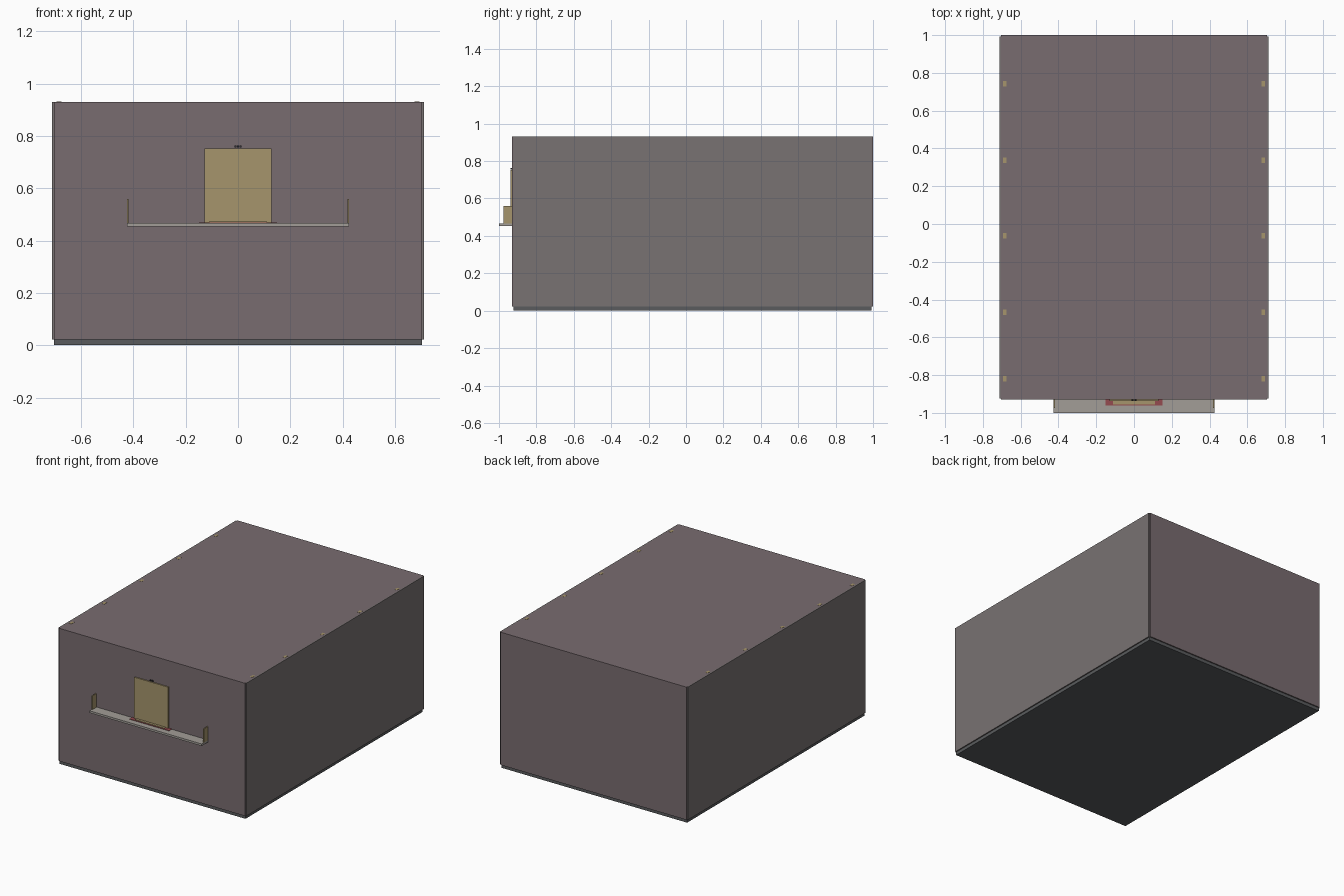
import bpy

if "Cube" in bpy.data.objects:
    bpy.data.objects.remove(bpy.data.objects["Cube"])

BOX_FACES = [(0, 3, 2, 1), (4, 5, 6, 7), (0, 1, 5, 4),
             (1, 2, 6, 5), (2, 3, 7, 6), (3, 0, 4, 7)]


def material(name, rgb):
    m = bpy.data.materials.new(name)
    m.diffuse_color = (*rgb, 1)
    m.use_nodes = True
    m.node_tree.nodes["Principled BSDF"].inputs["Base Color"].default_value = m.diffuse_color
    return m


def box(name, x, y, z, mat):
    """Box from (min, max) ranges on each axis."""
    verts = [(x[i], y[j], h) for h in z for i, j in ((0, 0), (1, 0), (1, 1), (0, 1))]
    me = bpy.data.meshes.new(name)
    me.from_pydata(verts, [], BOX_FACES)
    me.materials.append(mat)
    ob = bpy.data.objects.new(name, me)
    bpy.context.collection.objects.link(ob)
    return ob


def mirrored_box(name, x, y, z, mat):
    ob = box(name, x, y, z, mat)
    ob.modifiers.new("mirror", "MIRROR").use_axis[0] = True
    return ob


end_mat = material("end_wall_paint", (0.19, 0.15, 0.16))
side_mat = material("side_wall_paint", (0.19, 0.17, 0.17))
floor_mat = material("floor_dark", (0.10, 0.105, 0.11))
wood = material("tan_wood", (0.38, 0.30, 0.15))
stone = material("shelf_grey", (0.36, 0.34, 0.31))
red = material("red_cloth", (0.30, 0.07, 0.08))
dark = material("dark_metal", (0.03, 0.03, 0.035))

# Room shell: floor slab, thin wall panels with open corner notches, ceiling
X, XO = 0.703, 0.711
YF, YFO, YB, YBO = -0.923, -0.93, 0.992, 1.0
Z0, Z1 = 0.022, 0.93
box("floor", (-X, X), (YF, YB), (0, Z0 + 0.002), floor_mat)
box("front_wall", (-X, X), (YFO, YF), (Z0, Z1), end_mat)
box("back_wall", (-X, X), (YB, YBO), (Z0, Z1), end_mat)
mirrored_box("side_walls", (X, XO), (YF, YB), (Z0, Z1), side_mat)
box("ceiling", (-X, X), (YF, YB), (Z1 - 0.008, Z1), end_mat)

# Wall posts whose ends show through the ceiling
for i, y in enumerate((-0.82, -0.467, -0.063, 0.338, 0.742)):
    mirrored_box(f"wall_posts_{i + 1}", (0.675, 0.694), (y - 0.015, y + 0.015),
                 (Z0, Z1 + 0.001), wood)

# Shelf on the front wall with upright end plates
box("shelf", (-0.425, 0.425), (-1.0, YFO), (0.453, 0.467), stone)
mirrored_box("shelf_end_plates", (0.418, 0.425), (-0.975, YFO), (0.467, 0.56), wood)

# Framed panel standing above a cloth and a small plinth
box("cloth", (-0.15, 0.15), (-0.96, YFO), (0.467, 0.470), red)
box("plinth", (-0.11, 0.11), (-0.955, -0.938), (0.470, 0.474), wood)
box("hanging_panel", (-0.129, 0.129), (-0.938, YFO), (0.470, 0.752), wood)

# Small hook above the panel
for i, x in enumerate((-0.009, 0, 0.009)):
    box(f"hook_{i + 1}", (x - 0.0035, x + 0.0035), (-0.937, YFO), (0.756, 0.764), dark)
